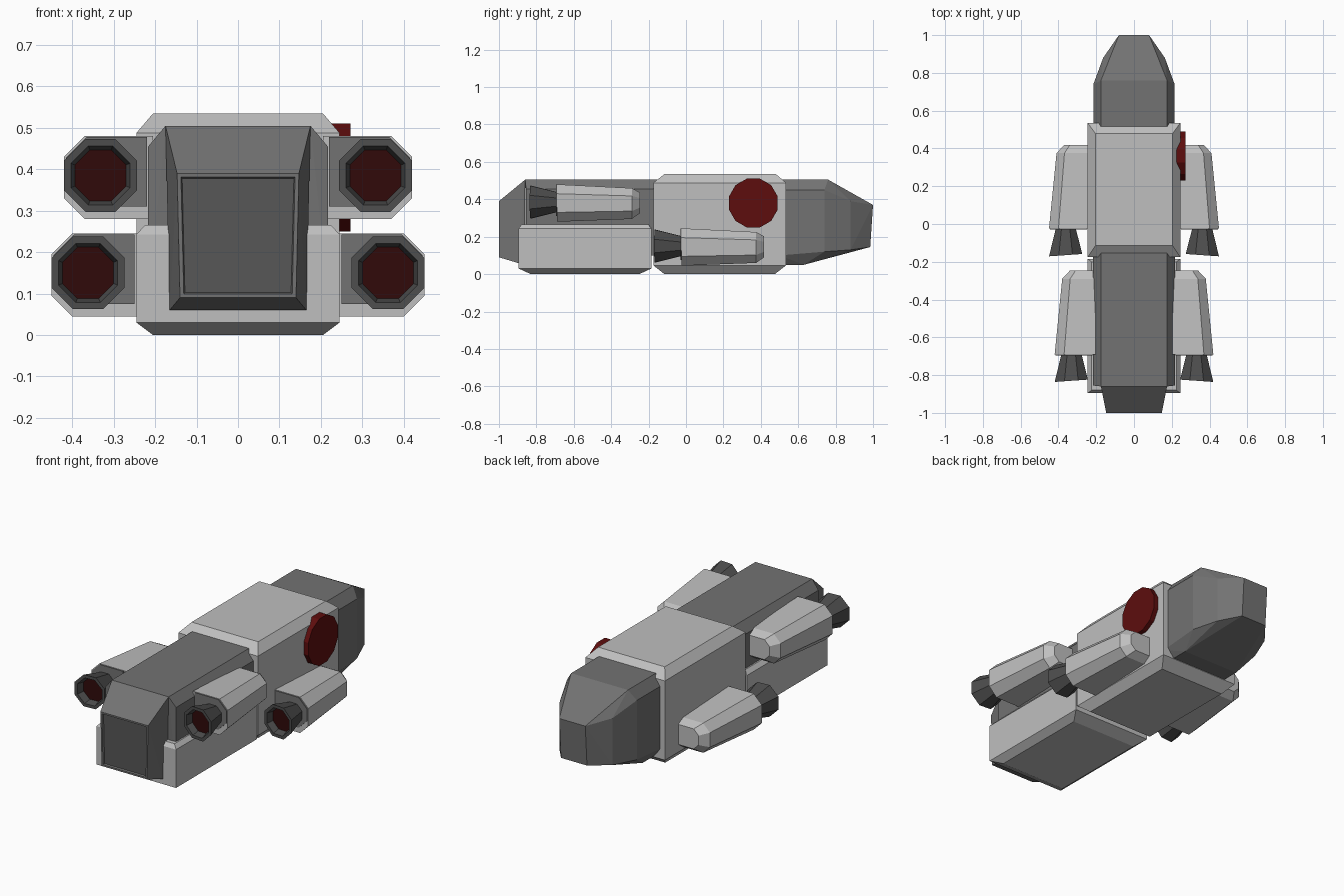
import bpy, bmesh, math
from mathutils import Vector

if "Cube" in bpy.data.objects:
    bpy.data.objects.remove(bpy.data.objects["Cube"])


def material(name, rgb):
    m = bpy.data.materials.new(name)
    m.diffuse_color = (*rgb, 1)
    m.use_nodes = True
    m.node_tree.nodes["Principled BSDF"].inputs["Base Color"].default_value = m.diffuse_color
    return m


LIGHT = material("light_grey", (0.52, 0.52, 0.52))
DARK = material("dark_grey", (0.17, 0.17, 0.17))
PANEL = material("panel_grey", (0.095, 0.095, 0.095))
NOZZLE = material("nozzle_grey", (0.075, 0.075, 0.075))
RED = material("dark_red", (0.11, 0.004, 0.004))
GLOW = material("engine_red", (0.03, 0.003, 0.003))


def finish(name, bm, mats):
    bmesh.ops.recalc_face_normals(bm, faces=bm.faces[:])
    me = bpy.data.meshes.new(name)
    bm.to_mesh(me)
    bm.free()
    for m in mats:
        me.materials.append(m)
    ob = bpy.data.objects.new(name, me)
    bpy.context.collection.objects.link(ob)
    return ob


def hull_mesh(points):
    bm = bmesh.new()
    for p in points:
        bm.verts.new(p)
    res = bmesh.ops.convex_hull(bm, input=bm.verts[:])
    junk = [g for g in res["geom_interior"] if isinstance(g, bmesh.types.BMVert)]
    bmesh.ops.delete(bm, geom=junk, context="VERTS")
    bmesh.ops.dissolve_limit(bm, angle_limit=0.03, verts=bm.verts[:], edges=bm.edges[:])
    return bm


def both(points):
    return points + [(-x, y, z) for x, y, z in points]


def rect(x, y0, y1, z):
    return both([(x, y0, z), (x, y1, z)])


# Middle hull block with chamfered top and bottom
finish("middle_hull", hull_mesh(
    rect(0.205, -0.115, 0.48, 0.535) + rect(0.245, -0.175, 0.535, 0.488)
    + rect(0.245, -0.175, 0.535, 0.047) + rect(0.205, -0.115, 0.475, 0.0)), [LIGHT])

# Low rear cargo block
finish("rear_block", hull_mesh(
    rect(0.225, -0.88, -0.2, 0.265) + rect(0.245, -0.895, -0.185, 0.243)
    + rect(0.245, -0.895, -0.185, 0.03) + rect(0.205, -0.83, -0.25, 0.0)), [LIGHT])

# Dark spine above the cargo block
finish("spine", hull_mesh(
    rect(0.175, -0.86, -0.1, 0.505) + rect(0.217, -0.855, -0.1, 0.455)
    + rect(0.217, -0.855, -0.1, 0.1)), [DARK])

# Tail block with a recessed hatch panel
bm = hull_mesh(both([(0.175, -0.86, 0.505), (0.165, -0.86, 0.06), (0.165, -0.9, 0.06),
                     (0.147, -1, 0.39), (0.14, -1, 0.09)]))
face = [f for f in bm.faces if all(v.co.y < -0.99 for v in f.verts)]
bmesh.ops.inset_region(bm, faces=face, thickness=0.013)
bmesh.ops.inset_region(bm, faces=face, thickness=0.004, depth=-0.01)
for f in face:
    f.material_index = 1
finish("tail_block", bm, [DARK, PANEL])

# Tapered nose
finish("nose", hull_mesh(both([
    (0.175, 0.5, 0.505), (0.215, 0.5, 0.45), (0.215, 0.5, 0.1), (0.175, 0.5, 0.05),
    (0.175, 0.76, 0.505), (0.215, 0.74, 0.45), (0.215, 0.74, 0.12), (0.175, 0.63, 0.05),
    (0.163, 0.88, 0.39), (0.163, 0.88, 0.13), (0.08, 1, 0.37), (0.08, 0.985, 0.145)])), [DARK])

# Round red dish on the right side
bm = hull_mesh([(x, 0.36 + 0.135 * math.cos(a), 0.38 + 0.135 * math.sin(a))
                for x in (0.222, 0.272)
                for a in [math.radians(15 + 30 * i) for i in range(12)]])
finish("side_dish", bm, [RED])


def section(y, xi, xo, z0, z1, c):
    # Pod cross-section: flat on the inside, chamfered on the outside
    return [(xi, y, z0), (xi, y, z1), (xo - c, y, z0), (xo - c, y, z1),
            (xo, y, z0 + c), (xo, y, z1 - c)]


def nozzle(name, side, cx, y0, cz):
    # Eight-sided flared bell with a hollow end and a red core
    bm = bmesh.new()
    rings = []
    for dy, r in [(0.01, 0.055), (-0.14, 0.095), (-0.14, 0.077), (-0.10, 0.067)]:
        ring = []
        for i in range(8):
            a = math.radians(22.5 + 45 * i)
            dx = r * math.cos(a)
            ring.append(bm.verts.new((side * (cx + dx), y0 + dy - 0.07 * dx,
                                      cz + r * math.sin(a))))
        rings.append(ring)
    for a, b in zip(rings, rings[1:]):
        for i in range(8):
            bm.faces.new((a[i], a[i - 1], b[i - 1], b[i]))
    bm.faces.new(rings[0])
    bm.faces.new(rings[-1]).material_index = 1
    finish(name, bm, [NOZZLE, GLOW])


# Four engine pods: upper pair at the rear, lower pair amidships
for level, ox, oy, oz in [("upper", 0, 0, 0), ("lower", 0.03, 0.665, -0.235)]:
    for side, label in [(1, "right"), (-1, "left")]:
        move = lambda pts: [(side * (x + ox), y + oy, z + oz) for x, y, z in pts]
        pod = (section(-0.69, 0.205, 0.42, 0.28, 0.48, 0.05)
               + section(-0.29, 0.205, 0.38, 0.295, 0.46, 0.042)
               + section(-0.247, 0.205, 0.34, 0.325, 0.437, 0.03))
        finish(f"{level}_pod_{label}", hull_mesh(move(pod)), [LIGHT])
        plate = (section(-0.695, 0.22, 0.415, 0.31, 0.478, 0.05)
                 + section(-0.688, 0.22, 0.415, 0.31, 0.478, 0.05))
        finish(f"{level}_pod_plate_{label}", hull_mesh(move(plate)), [DARK])
        nozzle(f"{level}_nozzle_{label}", side, 0.332 + ox, -0.69 + oy, 0.385 + oz)
